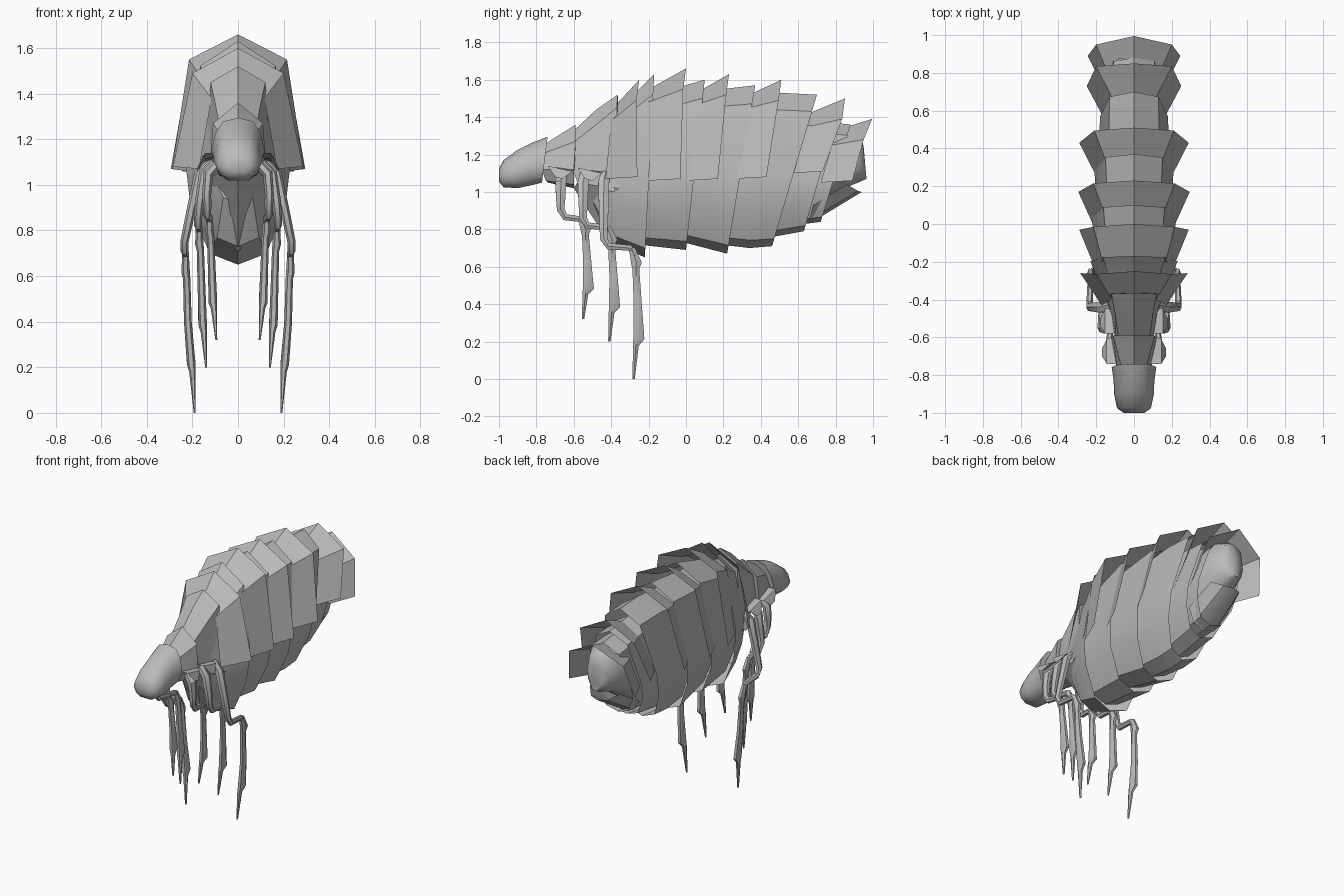
import bpy, bmesh, math
from mathutils import Vector

mat = bpy.data.materials.new("shell_grey")
mat.diffuse_color = (0.5, 0.5, 0.5, 1)


def loft(name, rows, closed, caps=(False, False), angle=35):
    """Skin a list of point rows, optionally closed around and capped."""
    bm = bmesh.new()
    vr = [[bm.verts.new(p) for p in r] for r in rows]
    n = len(rows[0])
    for a, b in zip(vr, vr[1:]):
        for i in range(n if closed else n - 1):
            j = (i + 1) % n
            bm.faces.new((a[i], a[j], b[j], b[i]))
    for row, cap in ((vr[0], caps[0]), (vr[-1], caps[1])):
        if cap:
            bm.faces.new(row)
    bmesh.ops.recalc_face_normals(bm, faces=bm.faces)
    me = bpy.data.meshes.new(name)
    bm.to_mesh(me)
    bm.free()
    ob = bpy.data.objects.new(name, me)
    bpy.context.collection.objects.link(ob)
    me.materials.append(mat)
    bpy.context.view_layer.objects.active = ob
    ob.select_set(True)
    bpy.ops.object.shade_smooth_by_angle(angle=math.radians(angle))
    ob.select_set(False)
    return ob


def arch(half):
    """Mirror a half arch that starts on the centre line."""
    return [(-x, y, z) for x, y, z in half[:0:-1]] + list(half)


def ring(ty, tz, by, bz, w):
    """Leaning body section between a top and a bottom point."""
    shape = [(0, 1), (0.72, 0.89), (1.0, 0.45), (0.9, 0.25), (0.54, 0.05), (0, 0)]
    pts = [(w * x, by + (ty - by) * t, bz + (tz - bz) * t) for x, t in shape]
    return pts + [(-x, y, z) for x, y, z in pts[-2:0:-1]]


# Abdomen segments: overlapping sleeves, each flared toward the back
segments = [
    ((-0.42, 1.42, -0.50, 0.92, 0.12), (-0.30, 1.50, -0.40, 0.73, 0.17), (-0.17, 1.63, -0.22, 0.65, 0.23)),
    ((-0.24, 1.50, -0.27, 0.72, 0.19), (0.10, 1.60, 0.00, 0.69, 0.225)),
    ((0.02, 1.53, -0.05, 0.74, 0.19), (0.37, 1.57, 0.22, 0.67, 0.21)),
    ((0.28, 1.51, 0.17, 0.72, 0.175), (0.50, 1.53, 0.34, 0.70, 0.185), (0.70, 1.52, 0.46, 0.71, 0.18)),
    ((0.58, 1.44, 0.41, 0.75, 0.155), (0.81, 1.41, 0.63, 0.79, 0.165)),
    ((0.70, 1.38, 0.56, 0.82, 0.14), (0.88, 1.36, 0.72, 0.84, 0.15)),
]
for i, seg in enumerate(segments):
    loft(f"abdomen_segment_{i + 1}", [ring(*s) for s in seg], True, (True, False))

# Rounded tail tip
loft("tail_tip", [ring(0.76, 1.36, 0.66, 0.90, 0.13), ring(0.88, 1.345, 0.82, 1.01, 0.115),
                  ring(0.935, 1.31, 0.92, 1.05, 0.085), ring(0.95, 1.24, 0.965, 1.07, 0.04)],
     True, (True, True), 60)

# Belly plate under the tail
loft("tail_belly_plate", [
    arch([(0, 0.66, 0.83), (0.08, 0.66, 0.85), (0.135, 0.68, 0.93)]),
    arch([(0, 0.94, 1.00), (0.06, 0.92, 1.005), (0.11, 0.86, 1.04)])], False)

# Back plates: (front y, z), (rear y, z), shoulder, lower corner, front shoulder and corner scale
backs = [
    (-0.38, 1.46, -0.25, 1.60, 0.20, 0.285, -0.26, 1.08, 0.58, 0.60),
    (-0.18, 1.56, 0.00, 1.66, 0.215, 0.29, -0.03, 1.07, 0.78, 0.76),
    (0.09, 1.55, 0.23, 1.63, 0.215, 0.295, 0.17, 1.07, 0.75, 0.74),
    (0.36, 1.53, 0.51, 1.60, 0.21, 0.29, 0.43, 1.08, 0.72, 0.70),
    (0.68, 1.43, 0.85, 1.50, 0.20, 0.25, 0.73, 1.11, 0.56, 0.64),
    (0.80, 1.33, 0.995, 1.39, 0.20, 0.245, 0.89, 1.06, 0.65, 0.66),
]
for i, (fy, fz, ry, rz, sx, lx, ly, lz, fs, fl) in enumerate(backs):
    front = [(0, fy, fz), (sx * fs, fy - 0.02, fz - 0.08), (lx * fl, ly - 0.17, lz - 0.01)]
    rear = [(0, ry, rz), (sx, ry - (0.045 if i == 5 else 0.015), rz - 0.11), (lx, ly, lz)]
    loft(f"back_plate_{i + 1}", [arch(front), arch(rear)], False, angle=20)

# Thorax: two overlapping collars behind the head
loft("thorax_front", [
    arch([(0, -0.78, 1.24), (0.06, -0.78, 1.20), (0.09, -0.77, 1.12), (0.06, -0.75, 1.06), (0, -0.74, 1.05)])[:-1],
    arch([(0, -0.59, 1.36), (0.11, -0.59, 1.27), (0.12, -0.60, 1.12), (0.08, -0.60, 1.04), (0, -0.60, 1.02)])[:-1]],
    True, (True, True))
loft("thorax_rear", [
    arch([(0, -0.62, 1.31), (0.08, -0.62, 1.25), (0.10, -0.61, 1.13), (0.09, -0.58, 1.05), (0, -0.60, 1.02)])[:-1],
    arch([(0, -0.48, 1.44), (0.10, -0.48, 1.36), (0.12, -0.47, 1.14), (0.13, -0.46, 1.03), (0, -0.47, 0.82)])[:-1],
    arch([(0, -0.365, 1.52), (0.12, -0.37, 1.45), (0.14, -0.36, 1.12), (0.17, -0.36, 1.02), (0, -0.38, 0.70)])[:-1]],
    True, (True, True))


# Head: smooth rounded sections along y
def head_ring(y, top, bot, w, lean):
    shape = [(0, 1), (0.55, 0.93), (0.84, 0.72), (1, 0.40), (0.8, 0.14), (0.45, 0), (0, 0)]
    pts = [(w * x, y + lean * (0.5 - t), bot + (top - bot) * t) for x, t in shape]
    return pts + [(-x, a, z) for x, a, z in pts[-2:0:-1]]


loft("head", [head_ring(-1.0, 1.125, 1.055, 0.055, 0), head_ring(-0.975, 1.17, 1.025, 0.09, 0),
              head_ring(-0.90, 1.225, 1.02, 0.105, 0), head_ring(-0.83, 1.26, 1.035, 0.108, 0),
              head_ring(-0.755, 1.295, 1.05, 0.118, -0.03)], True, (True, True), 55)


# Legs: tube through (x, y, z, half width x, half width y)
def leg(name, path, side):
    P = [Vector((side * p[0], p[1], p[2])) for p in path]
    rows = []
    for i, p in enumerate(path):
        d = (P[min(i + 1, len(P) - 1)] - P[max(i - 1, 0)]).normalized()
        u = Vector((1, 0, 0))
        u = (u - d * u.dot(d)).normalized()
        v = d.cross(u)
        rows.append([P[i] + u * p[3] * math.cos(k * math.pi / 3) + v * p[4] * math.sin(k * math.pi / 3)
                     for k in range(6)])
    loft(name, rows, True, (True, True), 40)


# x top, knee, ankle, tip; y thigh, shin; z knee, tip
legs = {
    "front_leg": (0.12, 0.135, 0.125, 0.095, -0.67, -0.55, 0.865, 0.32),
    "middle_leg": (0.14, 0.175, 0.17, 0.14, -0.55, -0.41, 0.82, 0.20),
    "hind_leg": (0.16, 0.235, 0.23, 0.19, -0.44, -0.28, 0.71, 0.00),
}
for name, (xt, xk, xa, xe, yt, ys, zk, ze) in legs.items():
    h = zk - 0.02 - ze
    for side, word in ((1, "left"), (-1, "right")):
        leg(f"{name}_{word}_thigh", [
            (xt - 0.04, yt + 0.01, 1.10, 0.02, 0.028), (xt + 0.01, yt, 1.05, 0.022, 0.034),
            ((xt + xk) / 2 + 0.01, yt, (1.05 + zk) / 2, 0.02, 0.028), (xk, yt, zk + 0.04, 0.018, 0.023),
            (xk, yt + 0.025, zk, 0.017, 0.02), (xa, ys - 0.02, zk - 0.01, 0.016, 0.018),
            (xa, ys + 0.01, zk - 0.05, 0.015, 0.016)], side)
        # Shin with spurs where it steps in
        leg(f"{name}_{word}_shin", [
            (xa, ys - 0.01, zk - 0.01, 0.014, 0.018), (xa, ys + 0.015, zk - 0.13 * h, 0.019, 0.033),
            (xa - 0.005, ys + 0.012, zk - 0.18 * h, 0.016, 0.021),
            (xa - 0.01, ys + 0.022, zk - 0.45 * h, 0.017, 0.025),
            (xe + 0.015, ys + 0.028, ze + 0.31 * h, 0.019, 0.034),
            (xe + 0.01, ys + 0.012, ze + 0.26 * h, 0.014, 0.018),
            (xe, ys, ze, 0.004, 0.007)], side)

# Small hip flaps over the leg roots
for i, (y, x, z) in enumerate([(-0.70, 0.17, 1.11), (-0.54, 0.18, 1.10), (-0.43, 0.17, 1.04)]):
    for side, word in ((1, "left"), (-1, "right")):
        loft(f"hip_flap_{i + 1}_{word}", [
            [(side * 0.08, y - 0.04, z + 0.03), (side * x * 0.85, y - 0.04, z + 0.03), (side * x, y, z - 0.03)],
            [(side * 0.08, y + 0.12, z + 0.02), (side * x * 0.85, y + 0.09, z), (side * x, y + 0.04, z - 0.04)]],
            False, angle=20)
